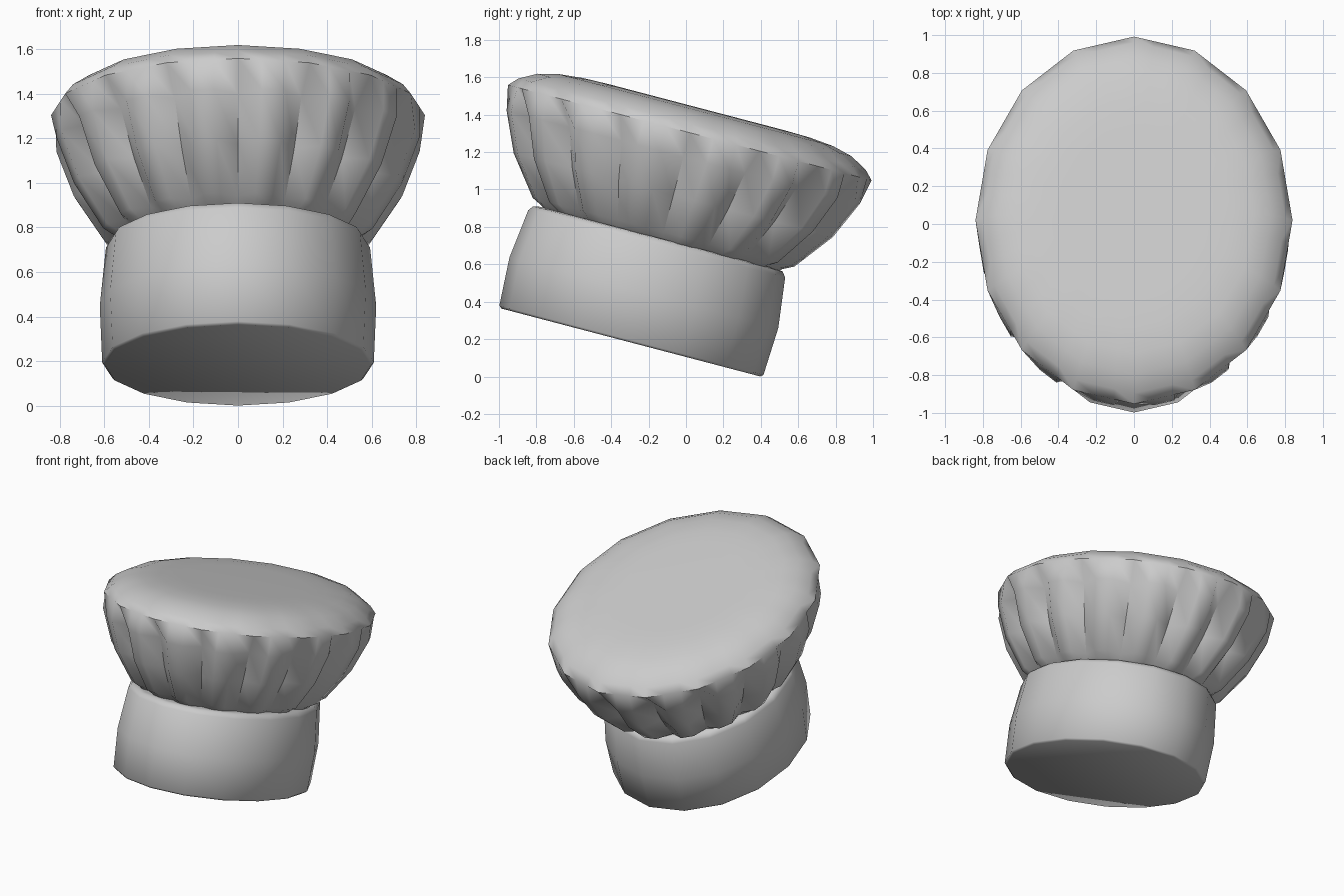
import bpy, bmesh, math
from mathutils import Matrix

if "Cube" in bpy.data.objects:
    bpy.data.objects.remove(bpy.data.objects["Cube"])

TILT = math.radians(-14.7)
PLACE = Matrix.Translation((0, -0.295, 0.182)) @ Matrix.Rotation(TILT, 4, 'X')

cloth = bpy.data.materials.new("pale_grey_cloth")
cloth.diffuse_color = (0.6, 0.6, 0.6, 1)
cloth.use_nodes = True
cloth.node_tree.nodes["Principled BSDF"].inputs["Base Color"].default_value = cloth.diffuse_color


def loft(name, rings, x_scale, y_shift, smooth_angle):
    """Join rings of (angle, radius, height) points into a capped oval solid."""
    bm = bmesh.new()
    loops = [[bm.verts.new((r * math.sin(a) * x_scale, r * math.cos(a) + y_shift, z))
              for a, r, z in ring] for ring in rings]
    n = len(loops[0])
    for low, high in zip(loops, loops[1:]):
        for i in range(n):
            j = (i + 1) % n
            bm.faces.new((low[i], low[j], high[j], high[i]))
    bm.faces.new(loops[0])
    bm.faces.new(loops[-1])
    bmesh.ops.recalc_face_normals(bm, faces=bm.faces)
    bm.transform(PLACE)
    mesh = bpy.data.meshes.new(name)
    bm.to_mesh(mesh)
    bm.free()
    mesh.materials.append(cloth)
    obj = bpy.data.objects.new(name, mesh)
    bpy.context.collection.objects.link(obj)
    bpy.ops.object.select_all(action='DESELECT')
    obj.select_set(True)
    bpy.context.view_layer.objects.active = obj
    bpy.ops.object.shade_smooth_by_angle(angle=math.radians(smooth_angle))
    return obj


SIDES = 16
STEP = math.tau / SIDES

# Head band: 16-sided oval, slightly bulged, with softened edges
band = [(0.715, 0.0), (0.73, 0.012), (0.743, 0.275), (0.71, 0.545),
        (0.69, 0.572), (0.66, 0.578)]
loft("head_band", [[(i * STEP, r, z) for i in range(SIDES)] for r, z in band],
     0.835, 0.0, 50)

# Pleated crown: (fold radius, lobe radius, height); each pleat has one
# pinched fold and two lobe shoulders
pleats = [(0.60, 0.645, 0.56), (0.635, 0.67, 0.585), (0.66, 0.73, 0.615),
          (0.79, 0.89, 0.82), (0.89, 0.985, 1.03)]
# Puffed top: plain 16-sided outline
FLAT = math.cos(STEP / 2) / math.cos(STEP / 6)
top = [(1.005, 1.165), (0.96, 1.212), (0.868, 1.263), (0.76, 1.29),
       (0.625, 1.303), (0.48, 1.306)]
rows = pleats + [(r, r * FLAT, z) for r, z in top]
rings = []
for fold, lobe, z in rows:
    rings.append([(k * STEP / 3, fold if k % 3 == 0 else lobe, z)
                  for k in range(SIDES * 3)])
loft("pleated_crown", rings, 0.835, 0.02, 55)
